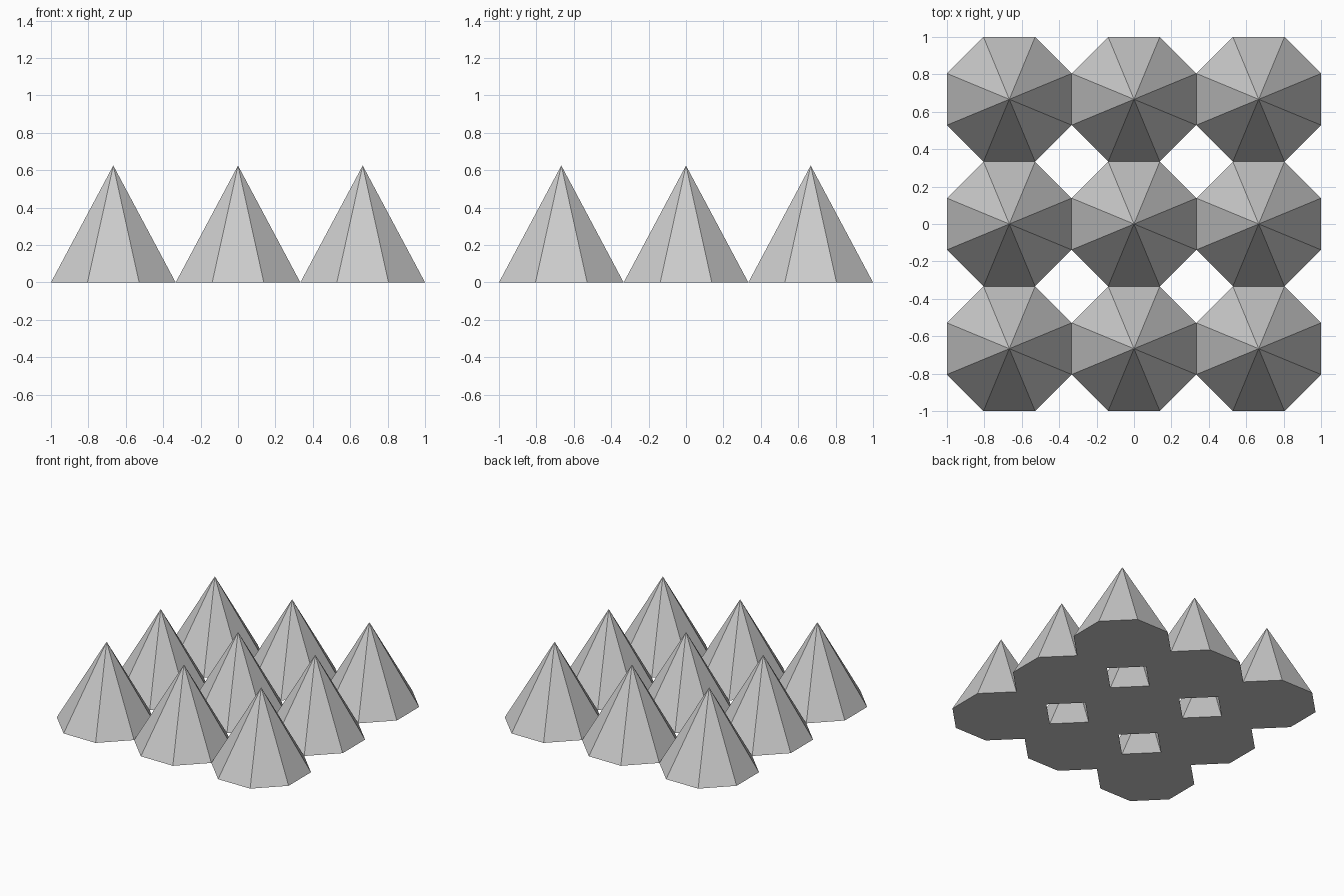
import bpy, bmesh
from math import pi, cos
from mathutils import Matrix

if "Cube" in bpy.data.objects:
    bpy.data.objects.remove(bpy.data.objects["Cube"])

HALF_WIDTH = 1 / 3     # centre to flat side of each octagonal base
HEIGHT = 0.625
SIDES = 8


def spike(name, x, y):
    # eight-sided pyramid standing on z = 0, flat sides facing the axes
    bm = bmesh.new()
    bmesh.ops.create_cone(
        bm, cap_ends=True, segments=SIDES,
        radius1=HALF_WIDTH / cos(pi / SIDES), radius2=0, depth=HEIGHT,
        matrix=Matrix.Translation((0, 0, HEIGHT / 2)) @ Matrix.Rotation(pi / SIDES, 4, 'Z'))
    bmesh.ops.remove_doubles(bm, verts=bm.verts, dist=1e-4)
    bmesh.ops.recalc_face_normals(bm, faces=bm.faces)
    mesh = bpy.data.meshes.new(name)
    bm.to_mesh(mesh)
    bm.free()
    obj = bpy.data.objects.new(name, mesh)
    obj.location = (x, y, 0)
    bpy.context.collection.objects.link(obj)


# three by three grid of spikes, bases touching side to side
for row, row_name in enumerate(("front", "middle", "back")):
    for col, col_name in enumerate(("left", "centre", "right")):
        spike(f"spike_{row_name}_{col_name}",
              (col - 1) * 2 * HALF_WIDTH, (row - 1) * 2 * HALF_WIDTH)
